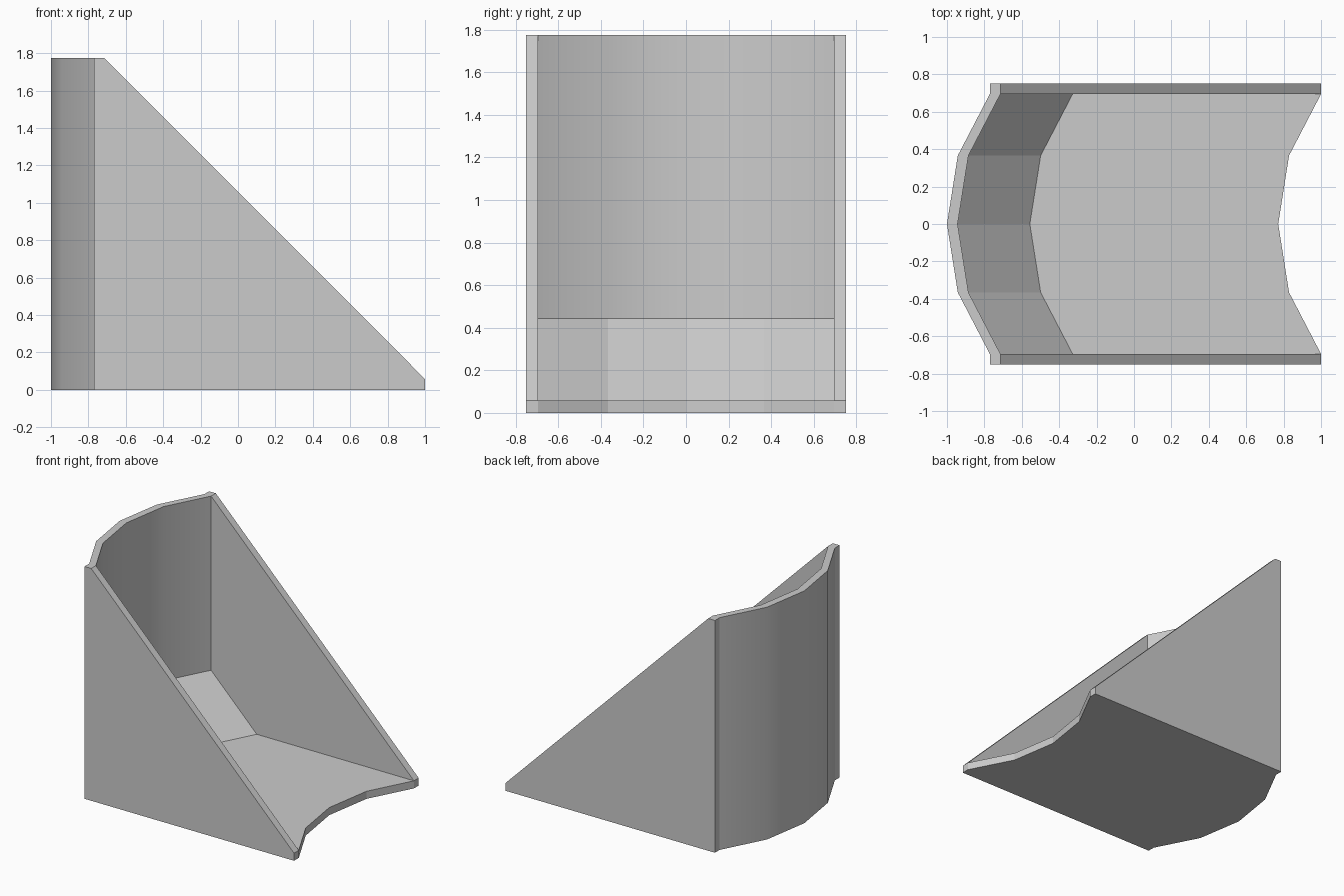
import bpy, bmesh

if "Cube" in bpy.data.objects:
    bpy.data.objects.remove(bpy.data.objects["Cube"])

# L-shaped side profile (x, z): floor, sloped fillet, back wall
PROFILE = [(-1, 0), (0.771, 0), (0.771, 0.058), (-0.557, 0.058),
           (-0.943, 0.444), (-0.943, 1.774), (-1, 1.774)]
# Stations across the width (y, x shift) that give the curved back and front
STATIONS = [(-0.695, 0.229), (-0.366, 0.058), (0, 0), (0.366, 0.058), (0.695, 0.229)]
SIDE_Y = 0.752
CORNERS = [0, 1, 2, 5, 6]       # profile points that outline a side panel
SMOOTH_STRIPS = (4, 6)          # inner and outer back wall

bm = bmesh.new()

# Curved shell: floor, fillet and back wall swept across the width
rows = [[bm.verts.new((x + dx, y, z)) for x, z in PROFILE] for y, dx in STATIONS]
n = len(PROFILE)
for a, b in zip(rows, rows[1:]):
    for i in range(n):
        j = (i + 1) % n
        face = bm.faces.new((a[i], a[j], b[j], b[i]))
        face.smooth = i in SMOOTH_STRIPS

# Triangular side panels closing both ends
for row, y in ((rows[0], -SIDE_Y), (rows[-1], SIDE_Y)):
    inner = [row[i] for i in CORNERS]
    outer = [bm.verts.new((v.co.x, y, v.co.z)) for v in inner]
    bm.faces.new(row[2:6])
    bm.faces.new(outer)
    for i in range(5):
        j = (i + 1) % 5
        bm.faces.new((inner[i], inner[j], outer[j], outer[i]))

bmesh.ops.recalc_face_normals(bm, faces=bm.faces)
mesh = bpy.data.meshes.new("curved_bracket")
bm.to_mesh(mesh)
bm.free()
bracket = bpy.data.objects.new("curved_bracket", mesh)
bpy.context.collection.objects.link(bracket)
